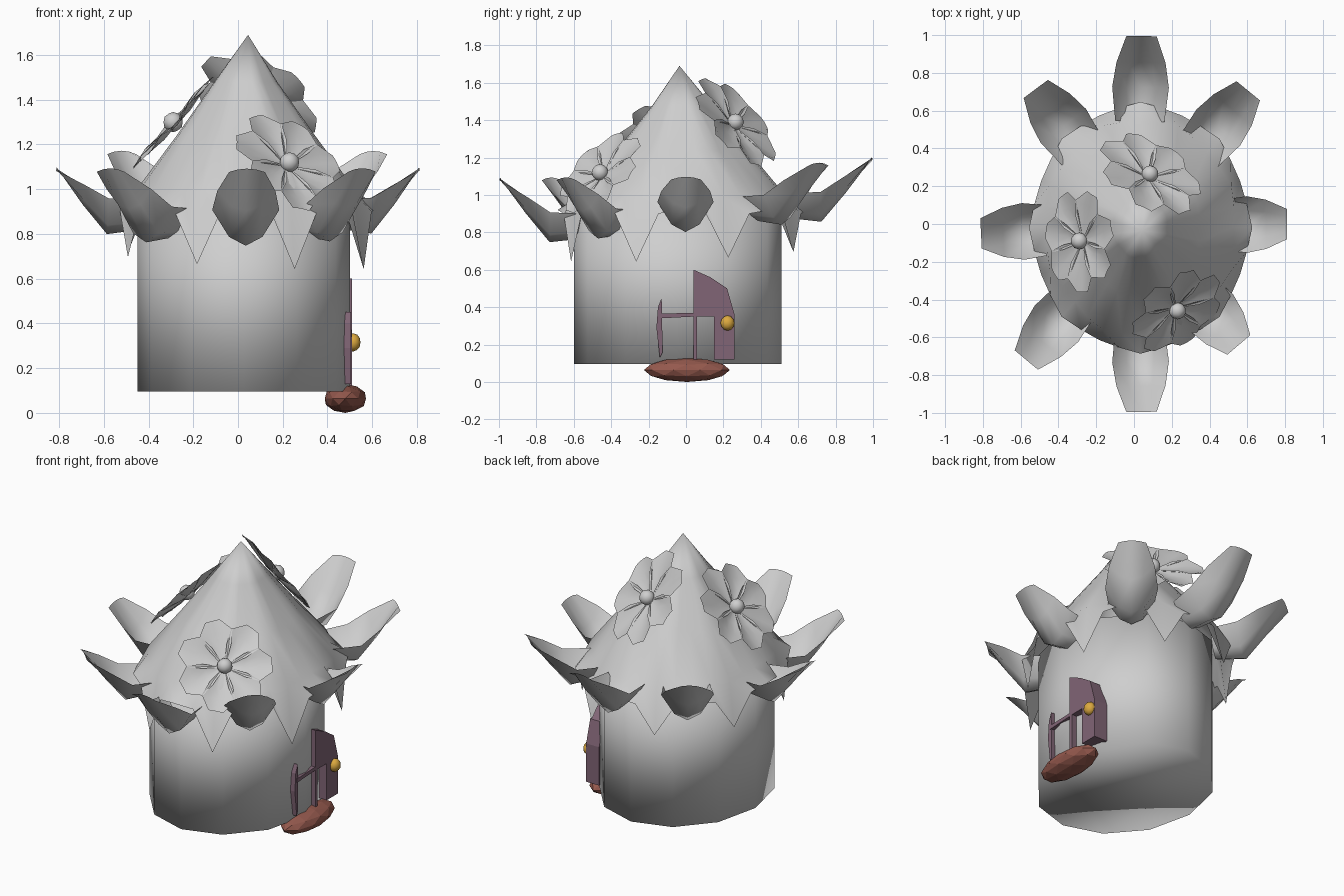
import bpy, bmesh, math
from mathutils import Matrix, Vector

cube = bpy.data.objects.get("Cube")
if cube:
    bpy.data.objects.remove(cube, do_unlink=True)


def material(name, rgb):
    mat = bpy.data.materials.new(name)
    mat.use_nodes = True
    mat.diffuse_color = (*rgb, 1)
    node = next(n for n in mat.node_tree.nodes if n.type == "BSDF_PRINCIPLED")
    node.inputs["Base Color"].default_value = (*rgb, 1)
    return mat


GREY = material("soft grey", (0.62, 0.62, 0.62))
MAUVE = material("mauve wood", (0.22, 0.13, 0.18))
GOLD = material("gold", (0.72, 0.4, 0.05))
BROWN = material("red brown", (0.3, 0.1, 0.075))


def finish(name, bm, mat, angle=None):
    mesh = bpy.data.meshes.new(name)
    bm.to_mesh(mesh)
    bm.free()
    mesh.materials.append(mat)
    obj = bpy.data.objects.new(name, mesh)
    bpy.context.collection.objects.link(obj)
    if angle:
        bpy.ops.object.select_all(action="DESELECT")
        obj.select_set(True)
        bpy.context.view_layer.objects.active = obj
        bpy.ops.object.shade_smooth_by_angle(angle=math.radians(angle))
    return obj


def add_petal(bm, rows, matrix):
    """Trough-shaped petal along +x; rows hold reach, half width, edge z, centre z."""
    grid = []
    for reach, half, edge, mid in rows:
        points = [(reach, half * u, mid + (edge - mid) * u * u) for u in (-1, -0.5, 0, 0.5, 1)]
        grid.append([bm.verts.new(matrix @ Vector(p)) for p in points])
    for a, b in zip(grid, grid[1:]):
        for i in range(4):
            bm.faces.new((a[i], b[i], b[i + 1], a[i + 1]))


def prism(name, outline, x0, x1, mat):
    """Plate from a (y, z) outline, extruded along x."""
    bm = bmesh.new()
    face = bm.faces.new([bm.verts.new((x0, y, z)) for y, z in outline])
    new = bmesh.ops.extrude_face_region(bm, geom=[face])["geom"]
    moved = [v for v in new if isinstance(v, bmesh.types.BMVert)]
    bmesh.ops.translate(bm, verts=moved, vec=(x1 - x0, 0, 0))
    bmesh.ops.recalc_face_normals(bm, faces=bm.faces)
    return finish(name, bm, mat)


def ball(name, center, size, mat, detail, angle=None):
    bm = bmesh.new()
    matrix = Matrix.Translation(center) @ Matrix.Diagonal((*size, 1))
    bmesh.ops.create_icosphere(bm, subdivisions=detail, radius=1, matrix=matrix)
    return finish(name, bm, mat, angle)


# Round house wall
bm = bmesh.new()
bmesh.ops.create_cone(bm, cap_ends=True, segments=12, radius1=1, radius2=1, depth=0.84,
                      matrix=Matrix.Translation((0.025, -0.045, 0.516))
                      @ Matrix.Diagonal((0.475, 0.555, 1, 1)))
finish("house_wall", bm, GREY, 120)

# Pleated cone roof whose rim flares at the petals and hangs down in eight points
bm = bmesh.new()
apex = bm.verts.new((0.045, -0.035, 1.69))
pleat = (0.95, 0.98, 1.01, 0.98)
flare = (1.01, 0.98, 0.975, 0.98)
rim_drop = (0.92, 0.9, 0.68, 0.9)
rings = []
for scale, height in ((0.25, 1.48), (0.55, 1.24), (0.88, 0.99), (1.0, None)):
    ring = []
    for k in range(32):
        a = math.tau * k / 32
        s = scale * (pleat if height else flare)[k % 4]
        z = height or rim_drop[k % 4]
        if not height and k % 4 == 2:
            z -= 0.04 * math.cos(a + math.pi / 4)
        ring.append(bm.verts.new((0.035 + 0.585 * s * math.cos(a),
                                  -0.02 + 0.66 * s * math.sin(a), z)))
    rings.append(ring)
for k in range(32):
    n = (k + 1) % 32
    bm.faces.new((apex, rings[0][k], rings[0][n]))
    for a, b in zip(rings, rings[1:]):
        bm.faces.new((a[k], b[k], b[n], a[n]))
finish("roof", bm, GREY, 50)

# Eight upturned petals round the eaves, higher towards the back
PETAL_TIPS = ((0.81, 0.0), (0.605, 0.705), (0.04, 0.995), (-0.52, 0.715),
              (-0.81, -0.05), (-0.57, -0.72), (0.04, -0.995), (0.555, -0.64))
hub = Vector((0.02, -0.01, 0))
for k, (x, y) in enumerate(PETAL_TIPS):
    arm = Vector((x, y, 0)) - hub
    reach = arm.length
    rise = 0.05 * abs(y)
    rows = ((0.55 * reach, 0.13, 0.94, 0.81), (0.73 * reach, 0.15, 0.95, 0.79),
            (0.86 * reach, 0.13, 1.01 + rise / 2, 0.92 + rise / 2),
            (reach, 0.08, 1.07 + rise, 1.085 + rise))
    lift = Matrix.Translation(hub + Vector((0, 0, 0.012 + 0.055 * y)))
    bm = bmesh.new()
    add_petal(bm, rows, lift @ Matrix.Rotation(math.atan2(arm.y, arm.x), 4, "Z"))
    finish(f"eave_petal_{k + 1}", bm, GREY, 60)

# Three seven-petalled flowers resting on the roof
FLOWER_ROWS = ((0.02, 0.015, 0, 0), (0.11, 0.067, 0.025, 0.0),
               (0.19, 0.095, 0.03, 0.01), (0.265, 0.042, 0.015, 0.02))
FLOWERS = (("front", (0.23, -0.46, 1.12), (0.62, -0.78, 0.78), 1.02),
           ("back", (0.085, 0.265, 1.39), (0.52, 0.85, 0.74), 1.1),
           ("left", (-0.29, -0.09, 1.3), (-1, -0.05, 0.88), 1.02))
for label, center, normal, size in FLOWERS:
    direction = Vector(normal).normalized()
    spin = direction.to_track_quat("Z", "Y").to_matrix().to_4x4()
    place = Matrix.Translation(Vector(center) - 0.02 * direction) @ spin @ Matrix.Scale(size, 4)
    bm = bmesh.new()
    for k in range(7):
        add_petal(bm, FLOWER_ROWS, place @ Matrix.Rotation(math.tau * k / 7, 4, "Z"))
    finish(f"{label}_flower", bm, GREY, 40)
    ball(f"{label}_flower_bead", center, (0.045, 0.045, 0.045), GREY, 2, 60)

# Door on the left wall, with frame pieces, knob and step
prism("door_panel", ((0.04, 0.6), (0.13, 0.56), (0.22, 0.5), (0.26, 0.36), (0.26, 0.12),
                     (0.15, 0.12), (0.15, 0.35), (0.06, 0.35), (0.06, 0.12), (0.04, 0.12)),
      0.42, 0.51, MAUVE)
prism("door_edge", ((-0.13, 0.45), (-0.125, 0.16), (-0.14, 0.13), (-0.158, 0.29), (-0.15, 0.4)),
      0.46, 0.505, MAUVE)
prism("door_rail", ((-0.14, 0.34), (0.05, 0.35), (0.05, 0.37), (-0.14, 0.365)),
      0.46, 0.508, MAUVE)
ball("door_knob", (0.515, 0.222, 0.315), (0.034, 0.038, 0.041), GOLD, 2, 60)
ball("door_step", (0.48, 0.005, 0.064), (0.097, 0.23, 0.064), BROWN, 2)
